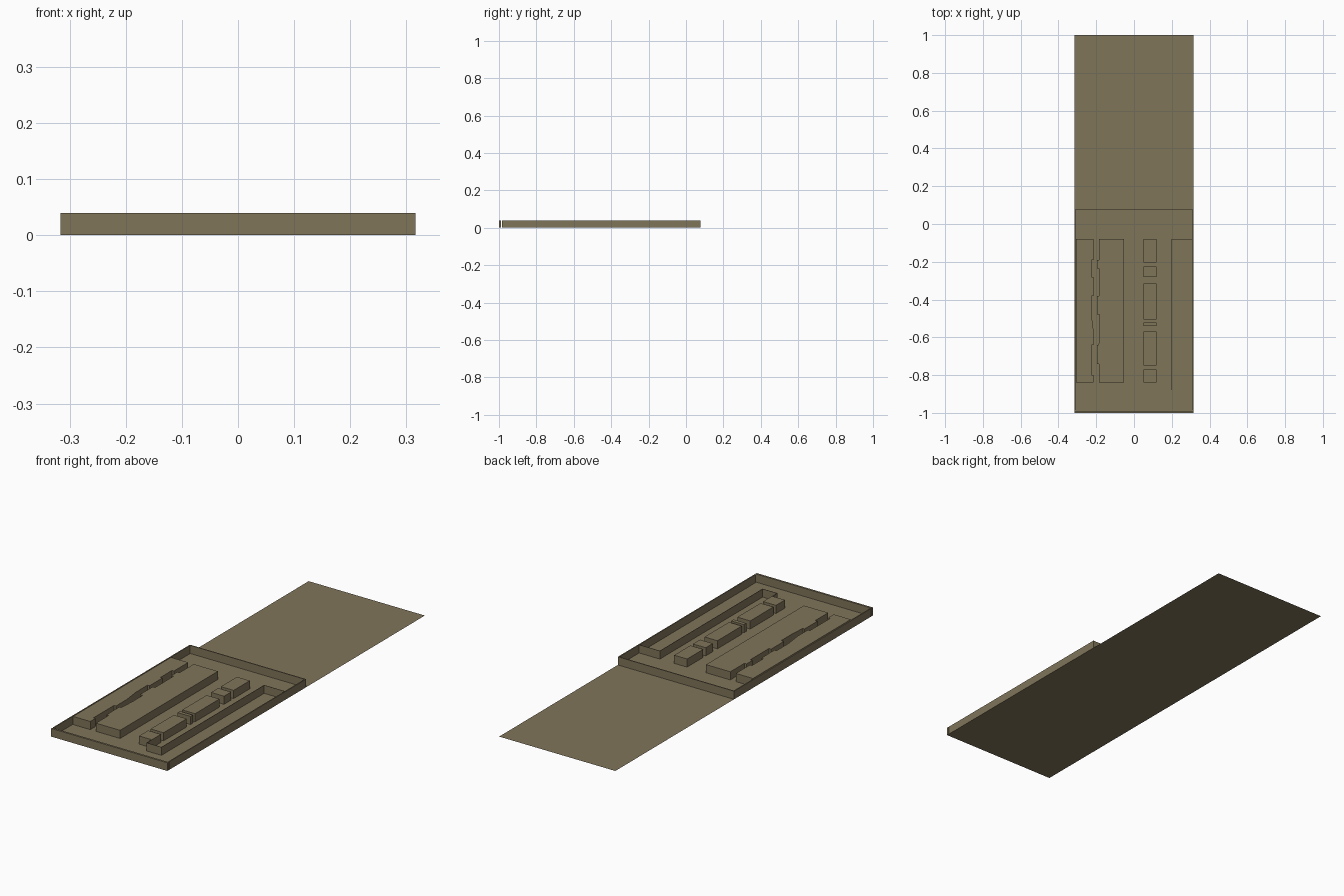
import bpy, bmesh

if "Cube" in bpy.data.objects:
    bpy.data.objects.remove(bpy.data.objects["Cube"])

H = 0.04   # wall and block height
T = 0.005  # wall thickness
mat = bpy.data.materials.new("khaki_brown")
mat.diffuse_color = (0.216, 0.178, 0.102, 1)
mat.use_nodes = True
mat.node_tree.nodes["Principled BSDF"].inputs["Base Color"].default_value = mat.diffuse_color


def prism(name, pts, h=H):
    """Flat outline raised to height h; h = 0 leaves a sheet."""
    bm = bmesh.new()
    face = bm.faces.new([bm.verts.new((x, y, 0)) for x, y in pts])
    if h:
        r = bmesh.ops.extrude_face_region(bm, geom=[face])
        for v in r["geom"]:
            if isinstance(v, bmesh.types.BMVert):
                v.co.z = h
        bmesh.ops.recalc_face_normals(bm, faces=bm.faces)
    me = bpy.data.meshes.new(name)
    bm.to_mesh(me)
    bm.free()
    me.materials.append(mat)
    ob = bpy.data.objects.new(name, me)
    bpy.context.collection.objects.link(ob)
    return ob


def box(name, x0, x1, y0, y1, h=H):
    return prism(name, [(x0, y0), (x1, y0), (x1, y1), (x0, y1)], h)


# base sheet
W = 0.316
box("base_sheet", -W, W, -1, 1, 0)

# perimeter walls
box("front_wall", -W, W, -1, -0.99)
box("back_wall", -W, W, 0.078 - T, 0.078)
box("left_wall", -W, -W + T, -0.985, 0.078 - T)
box("right_wall", W - T, W, -0.985, 0.078 - T)

# two long blocks with stepped facing edges
prism("left_block", [
    (-0.308, -0.08), (-0.308, -0.84), (-0.215, -0.84), (-0.215, -0.80),
    (-0.226, -0.80), (-0.226, -0.64), (-0.215, -0.64), (-0.215, -0.56),
    (-0.226, -0.47), (-0.226, -0.38), (-0.215, -0.38), (-0.215, -0.28),
    (-0.226, -0.28), (-0.226, -0.19), (-0.215, -0.19), (-0.215, -0.08)])
prism("middle_block", [
    (-0.053, -0.08), (-0.185, -0.08), (-0.185, -0.19), (-0.197, -0.19),
    (-0.197, -0.235), (-0.185, -0.235), (-0.185, -0.38), (-0.197, -0.38),
    (-0.197, -0.48), (-0.182, -0.48), (-0.182, -0.56), (-0.187, -0.64),
    (-0.197, -0.64), (-0.197, -0.74), (-0.185, -0.74), (-0.185, -0.84),
    (-0.053, -0.84)])

# row of blocks and thin slats
for i, (y0, y1) in enumerate([(-0.205, -0.08), (-0.28, -0.225), (-0.505, -0.315),
                              (-0.54, -0.522), (-0.75, -0.57), (-0.79, -0.77),
                              (-0.84, -0.79)]):
    box(f"row_block_{i}", 0.05, 0.12, y0, y1)

# thin partitions on the right
t = 0.002
box("partition_long", 0.2 - t, 0.2, -0.88, -0.08)
box("partition_end", 0.2, W - T, -0.08 - t, -0.08)
box("partition_stub", 0.12 - t, 0.12, -0.88, -0.84)
box("partition_cross", 0.12, 0.2 - t, -0.88, -0.88 + t)
